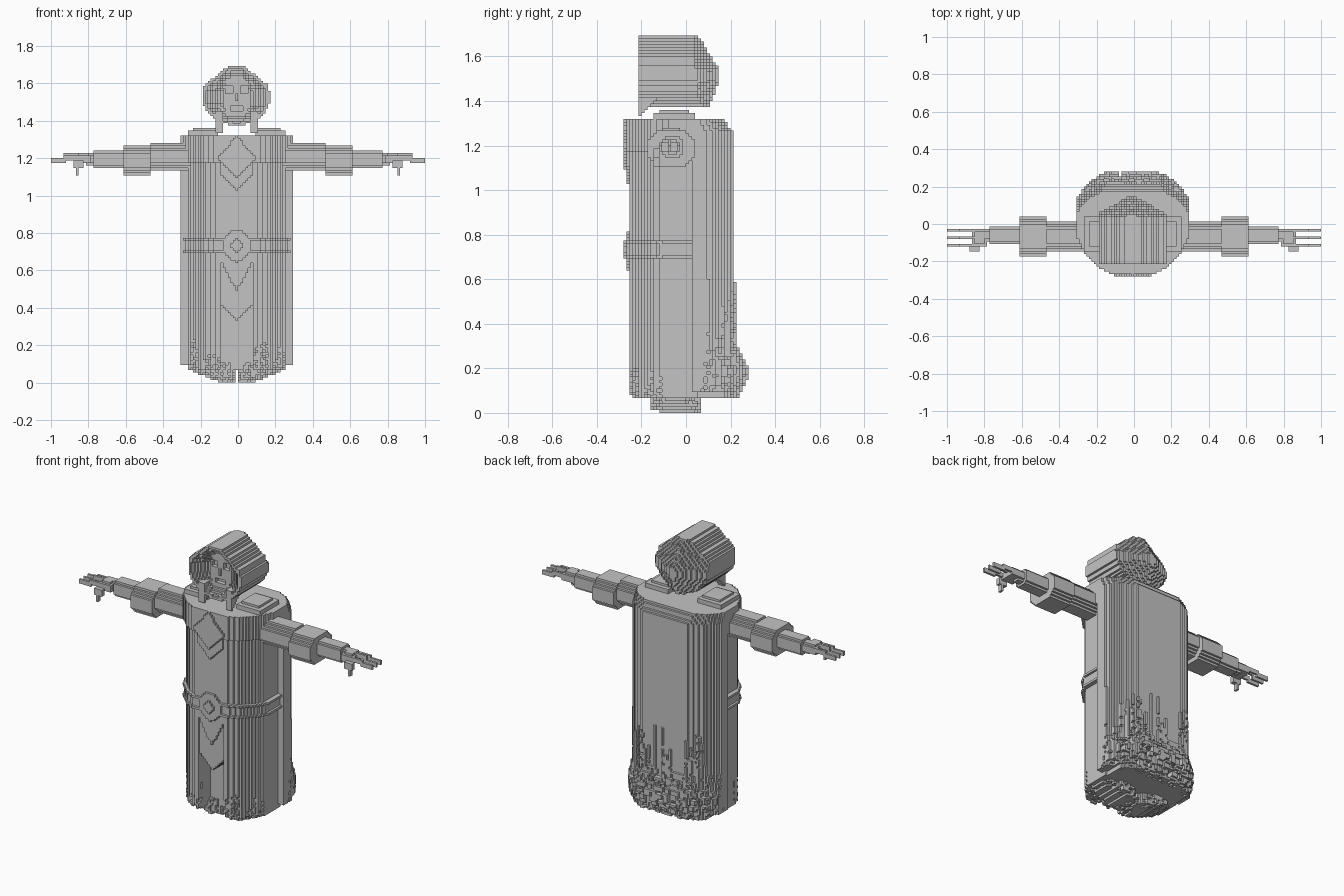
import bpy, bmesh, math, random
from mathutils import Vector

if "Cube" in bpy.data.objects:
    bpy.data.objects.remove(bpy.data.objects["Cube"])
random.seed(4)

V = 1 / 75      # voxel size
AXIS = -V / 2   # the body is symmetric about the centre of a voxel
AXES = [Vector(d) for d in ((1, 0, 0), (0, 1, 0), (0, 0, 1))]
GREY = (0.55, 0.55, 0.55, 1)

stone = bpy.data.materials.new("plain grey")
stone.use_nodes = True
stone.diffuse_color = GREY
stone.node_tree.nodes["Principled BSDF"].inputs["Base Color"].default_value = GREY


def cells(lo, hi, inside=lambda x, y, z: True):
    """Set of voxels in a box whose centres satisfy the rule."""
    spans = [range(round(a / V), max(round(b / V), round(a / V) + 1)) for a, b in zip(lo, hi)]
    return {(i, j, k) for i in spans[0] for j in spans[1] for k in spans[2]
            if inside((i + .5) * V, (j + .5) * V, (k + .5) * V)}


def build(name, solid):
    """Skin a voxel set with its exposed faces and merge the flat ones."""
    bm, corners = bmesh.new(), {}

    def corner(p):
        key = tuple(round(c) for c in p)
        if key not in corners:
            corners[key] = bm.verts.new(Vector(key) * V)
        return corners[key]

    for cell in sorted(solid):
        for a in range(3):
            u, w = AXES[(a + 1) % 3], AXES[(a + 2) % 3]
            for side in (0, 1):
                near = list(cell)
                near[a] += 1 if side else -1
                if tuple(near) in solid:
                    continue
                o = Vector(cell) + AXES[a] * side
                ring = [o, o + u, o + u + w, o + w]
                bm.faces.new([corner(p) for p in (ring if side else ring[::-1])])
    bmesh.ops.dissolve_limit(bm, angle_limit=math.radians(1), verts=bm.verts[:], edges=bm.edges[:])
    mesh = bpy.data.meshes.new(name)
    bm.to_mesh(mesh)
    bm.free()
    mesh.materials.append(stone)
    bpy.context.collection.objects.link(bpy.data.objects.new(name, mesh))


def noise(size=V):
    """Repeatable random value for each patch of the given size."""
    table = {}
    return lambda *key: table.setdefault(tuple(math.floor(c / size) for c in key), random.random())


def off(x):
    return abs(x - AXIS)


# Plan of the robe front, grown outward by g, with flat sides and a flat centre
def front_plan(x, y, g=0.0, side=0.255):
    return (-0.253 - g < y < 0.05 and off(x) < side + g
            and math.hypot(off(x) / (0.287 + g), min(y, 0) / (0.266 + g)) < 1)


# Robe: stepped front with a pointed tabard, a deep slot below it and a ragged hem
hem, chip = noise(), noise()


def robe(x, y, z):
    d = off(x)
    if not front_plan(x, y):
        return False
    if d < 0.085 and (y < -0.24 and z < 0.49 + d * 1.8 or y < -0.13 and z < 0.33 + d):
        return False
    if d > 0.09 and y < -0.08 and z < 0.05 + 0.19 * hem(x, y) and not front_plan(x, y, -0.03):
        return chip(x, y, z) > 0.45
    return True


build("robe", cells((-0.33, -0.28, 0.07), (0.33, 0.06, 1.32), robe))


# Cape: rounded shell behind the robe, swelling into tatters low down
def cape_plan(x, y, g=0.0):
    return y < 0.21 + g and math.hypot(off(x) / (0.304 + g * 0.2), max(y - 0.04, 0) / (0.194 + g)) < 1


strand, lump, rag = noise(), noise(1.5 * V), noise()


def cape(x, y, z):
    if z < 0.1 and off(x) > 0.25:
        return False
    if cape_plan(x, y):
        bevel = max(0, z - 1.26) * 0.65
        ragged = y > 0.07 and not cape_plan(x, y, -0.025) and z < 0.3 * strand(x, y)
        return cape_plan(x, y, -bevel) and not (ragged and rag(x, y, z) < 0.4)
    if y < 0.07 or z > 0.6 or off(x) > 0.298:
        return False
    if cape_plan(x, y, 0.022) and z < 0.08 + 0.52 * strand(x, y) ** 1.3:
        return rag(x, y, z) > 0.15
    swell = 0.07 * math.exp(-((z - 0.18) / 0.11) ** 2)
    return cape_plan(x, y, swell) and lump(x, y, z) > 0.45


build("cape", cells((-0.34, 0.03, 0.07), (0.34, 0.28, 1.32), cape))

# Shoulder mantle over the top of robe and cape
build("mantle", cells((-0.33, -0.28, 1.17), (0.33, 0.05, 1.32),
                      lambda x, y, z: front_plan(x, y, 0.018, 0.285)))
for side, x0, x1 in (("left", 0.095, 0.25), ("right", -0.263, -0.108)):
    build(side + "_shoulder_pad", cells((x0, -0.145, 1.32), (x1, 0.035, 1.36),
          lambda x, y, z: z < 1.345 or 0.12 < off(x) < 0.235 and -0.12 < y < 0.015))


# Front plates: collar diamond and buckle
def diamond(cz, half_w, half_h):
    return lambda x, z: off(x) / half_w + abs(z - cz) / half_h < 1


gem, boss, stud = diamond(1.205, 0.105, 0.11), diamond(0.735, 0.11, 0.1), diamond(0.735, 0.035, 0.035)
build("chest_diamond", cells((-0.12, -0.28, 1.02), (0.12, -0.22, 1.32),
      lambda x, y, z: gem(x, z) or (y > -0.267 and off(x) < 0.09 and z > 1.03 + off(x))))
build("buckle", cells((-0.08, -0.28, 0.64), (0.08, -0.23, 0.82),
      lambda x, y, z: boss(x, z) and off(x) < 0.07 and (y > -0.267 or stud(x, z))))


# Belt: band around the front and sides with a raised rail along each edge
def belt(x, y, z):
    rail = z < 0.707 or z > 0.755
    return front_plan(x, y, 0.018 if rail else 0.007, 0.267) and not front_plan(x, y, -0.02)


build("belt", cells((-0.31, -0.28, 0.69), (0.31, 0.025, 0.77), belt))


# Feet: ragged pair below the hem
def foot(x, y, z):
    r = math.hypot((off(x) - 0.12) / 0.13, (y + 0.05) / 0.115)
    floor = 0.07 * max(0, off(x) - 0.09) / 0.17 + 0.25 * max(0, -0.1 - y)
    return off(x) > 0.01 and r < 1 and z > floor and (r < 0.6 or rag(x, y, z) > 0.35)


build("feet", cells((-0.27, -0.18, 0), (0.27, 0.08, 0.1), foot))


# Hood: faceted barrel, ridged behind, with a cone hollowed in front of the face
def hood_radius(d, h):
    if h < 0:
        return math.hypot(d / 0.18, h / 0.15)
    return max(math.hypot(d / 0.18, h / 0.18), (d * 0.8 + h) / 0.2)


def hood(x, y, z):
    d, h = off(x + 0.004), z - 1.525
    r = hood_radius(d, h)
    back = 0.154 - 0.55 * d - 0.62 * max(0, h - 0.01) - 0.4 * max(0, -h - 0.03)
    return r < 1 and y < max(back, 0.035) and y > -0.215 + max(0, 0.93 - r) * 0.19


hood_cells = cells((-0.2, -0.22, 1.37), (0.19, 0.16, 1.7), hood)
# Two tapering flaps hang from the front of the hood
hood_cells |= cells((-0.12, -0.22, 1.33), (0.1, -0.14, 1.45),
                    lambda x, y, z: 0.075 < off(x) < 0.108 and y < -0.21 + (z - 1.325) * 0.9)
build("hood", hood_cells)


# Face: long mask with sunken eyes, nose and mouth
def face(x, y, z):
    d = off(x)
    if math.hypot(d / 0.075, (z - 1.525) / 0.115) > 1:
        return False
    eye = 0.025 < d < 0.055 and 1.55 < z < 1.585
    mouth = d < 0.03 and 1.455 < z < 1.475
    nose = d < 0.012 and 1.5 < z < 1.55
    return y > (-0.135 if eye or mouth else -0.175 if nose else -0.16)


build("face", cells((-0.1, -0.18, 1.4), (0.09, -0.03, 1.64), face))


# Arms: eight-sided segments along x, then a hand with three fingers and a thumb
def tube(x0, x1, y, z, ry, rz):
    def inside(_, py, pz):
        a, b = abs(py - y) / ry, abs(pz - z) / rz
        return max(a, b) < 1 and a + b < 1.45
    return cells((x0, y - ry - V, z - rz - V), (x1, y + ry + V, z + rz + V), inside)


arm_parts = {
    "sleeve": tube(0.24, 0.47, -0.067, 1.207, 0.085, 0.067),
    "cuff": tube(0.47, 0.61, -0.065, 1.187, 0.108, 0.085),
    "forearm": tube(0.61, 0.77, -0.06, 1.193, 0.053, 0.047),
    "wrist": tube(0.77, 0.81, -0.06, 1.193, 0.035, 0.033),
}
hand = cells((0.79, -0.12, 1.173), (0.87, -0.0267, 1.213))
hand |= cells((0.8, -0.107, 1.213), (0.85, -0.04, 1.2267))
for fy, lift in ((-0.12, 0), (-0.08, V), (-0.04, 0)):
    hand |= cells((0.86, fy, 1.187 + lift), (0.93, fy + V, 1.2133 + lift))
    hand |= cells((0.92, fy, 1.173), (1, fy + V, 1.2))
hand |= cells((0.83, -0.147, 1.147), (0.88, -0.12, 1.187))
hand |= cells((0.853, -0.147, 1.107), (0.867, -0.12, 1.147))
arm_parts["hand"] = hand

for part, solid in arm_parts.items():
    build("left_" + part, solid)
    build("right_" + part, {(-i - 1, j, k) for i, j, k in solid})
